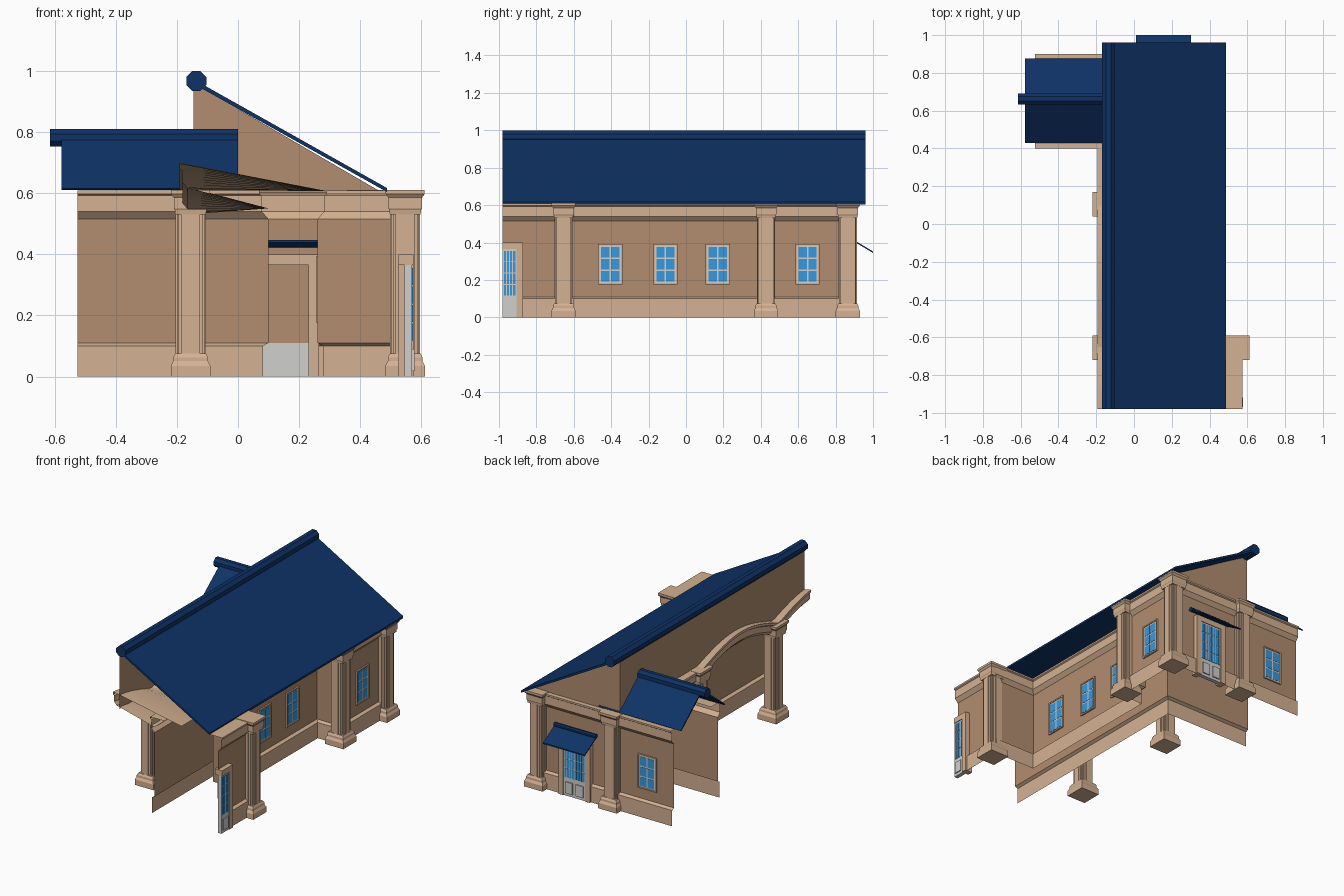
import bpy, bmesh, math
from mathutils import Vector

cube = bpy.data.objects.get("Cube")
if cube:
    bpy.data.objects.remove(cube)


def material(name, *rgb):
    lin = [((c / 255 + 0.055) / 1.055) ** 2.4 for c in rgb] + [1]
    m = bpy.data.materials.new(name)
    m.use_nodes = True
    m.diffuse_color = lin
    m.node_tree.nodes["Principled BSDF"].inputs["Base Color"].default_value = lin
    return m


STONE = material("pale stone", 212, 177, 146)
WALL = material("tan plaster", 177, 141, 111)
ROOF = material("navy roof", 14, 50, 102)
GLASS = material("blue glass", 55, 152, 222)
FRAME = material("light grey paint", 208, 208, 206)


def finish(name, bm, *mats):
    me = bpy.data.meshes.new(name)
    bm.to_mesh(me)
    bm.free()
    ob = bpy.data.objects.new(name, me)
    for m in mats:
        me.materials.append(m)
    bpy.context.collection.objects.link(ob)
    return ob


def box(bm, x, y, z, mat=0):
    v = [bm.verts.new((a, b, c)) for a in x for b in y for c in z]
    for q in ((0, 1, 3, 2), (4, 6, 7, 5), (0, 4, 5, 1), (2, 3, 7, 6), (0, 2, 6, 4), (1, 5, 7, 3)):
        bm.faces.new([v[i] for i in q]).material_index = mat


def loft(bm, rings, closed=True, mats=None):
    """Bridge rows of points; mats gives the material of each strip along a row."""
    rows = [[bm.verts.new(p) for p in r] for r in rings]
    n = len(rows[0])
    for a, b in zip(rows, rows[1:]):
        for i in range(n if closed else n - 1):
            j = (i + 1) % n
            f = bm.faces.new((a[i], b[i], b[j], a[j]))
            f.material_index = mats[i] if mats else 0
    return rows


def prism(name, axis, section, lo, hi, mat):
    """Extrude a closed section along x or y."""
    bm = bmesh.new()
    put = (lambda t, p: (t, p[0], p[1])) if axis == "x" else (lambda t, p: (p[0], t, p[1]))
    rows = loft(bm, [[put(t, p) for p in section] for t in (lo, hi)])
    for r in rows:
        bm.faces.new(r)
    bmesh.ops.recalc_face_normals(bm, faces=bm.faces)
    return finish(name, bm, mat)


# Walls: one moulded profile (offset outward, height) swept along a mitred path
PROFILE = [(0.018, 0), (0.018, 0.1), (0, 0.11), (0, 0.515), (0.022, 0.54),
           (0.022, 0.592), (0.03, 0.597), (0.03, 0.608), (-0.07, 0.608)]
BANDS = [0, 0, 1, 0, 0, 0, 0, 0]


def wall_run(name, path):
    pts = [Vector(p) for p in path]
    normals = []
    for a, b in zip(pts, pts[1:]):
        d = (b - a).normalized()
        normals.append(Vector((d.y, -d.x)))
    rings = []
    for i, p in enumerate(pts):
        n = normals[max(i - 1, 0)].copy()
        if 0 < i < len(pts) - 1:
            n += normals[i]
        rings.append([(p.x + n.x * o, p.y + n.y * o, z) for o, z in PROFILE])
    bm = bmesh.new()
    loft(bm, rings, False, BANDS)
    finish(name, bm, STONE, WALL)


wall_run("outer_walls", [(0.545, -0.98), (0.545, -0.62), (0.26, -0.62), (0.26, 0.42),
                         (0.415, 0.42), (0.415, 0.87), (-0.525, 0.87)])
wall_run("porch_walls", [(-0.525, 0.43), (0.1, 0.43), (0.1, -0.98)])

# Upper wall under the ridge and rear gable
bm = bmesh.new()
wall = [(-0.145, -0.98, 0.6), (-0.145, 0.87, 0.6), (-0.145, 0.87, 0.96), (-0.145, -0.98, 0.96)]
bm.faces.new([bm.verts.new(p) for p in reversed(wall)])
gable = [(-0.145, 0.87, 0.6), (0.475, 0.87, 0.6), (-0.145, 0.87, 0.96)]
bm.faces.new([bm.verts.new(p) for p in reversed(gable)])
finish("upper_walls", bm, WALL)

# Porch arcade: arched band lofted back to the wall
rings = []
for i in range(47):
    y = -0.98 + i * 0.03
    rise = 0.09 * abs(math.sin(math.pi * (y - 0.1) / 0.76)) if y < 0.1 else 0
    top, low = 0.61 + rise, 0.53 + rise
    rings.append([(x, y, z) for x, z in (
        (0.29, 0.607), (-0.192, top), (-0.192, top - 0.016), (-0.182, top - 0.022),
        (-0.182, low + 0.02), (-0.165, low), (0.1, 0.55))])
bm = bmesh.new()
loft(bm, rings, False)
finish("porch_arches", bm, STONE)


# Fluted square columns
def column(name, cx, cy):
    bm = bmesh.new()

    def stack(levels):
        rows = loft(bm, [[(cx + sx * w, cy + sy * w, z) for sx, sy in
                          ((-1, -1), (1, -1), (1, 1), (-1, 1))] for w, z in levels])
        bm.faces.new(rows[0][::-1])
        bm.faces.new(rows[-1])

    stack([(0.065, 0), (0.065, 0.035), (0.057, 0.05), (0.057, 0.062), (0.05, 0.075)])
    stack([(0.05, 0.53), (0.052, 0.545), (0.055, 0.55), (0.055, 0.585),
           (0.064, 0.597), (0.064, 0.611)])
    for a, b in ((0.04, 0.04), (0.049, 0.016), (0.016, 0.049), (0.045, 0.031), (0.031, 0.045)):
        box(bm, (cx - a, cx + a), (cy - b, cy + b), (0.06, 0.545))
    finish(name, bm, STONE)


for name, cx, cy in (("front_left", -0.155, -0.655), ("middle_left", -0.155, 0.105),
                     ("front_right", 0.547, -0.655), ("middle_right", 0.42, 0.428),
                     ("back_right", 0.42, 0.865), ("back_inner", -0.1, 0.865)):
    column(name + "_column", cx, cy)


# Windows and doors, on a wall facing x or y
def on_wall(bm, axis, plane, u, n, z, mat=0):
    n = (plane + n[0], plane + n[1])
    box(bm, *((n, u, z) if axis == "x" else (u, n, z)), mat)


def panes(bm, axis, plane, u, z, cols, rows, gap, depth):
    w, h = (u[1] - u[0]) / cols, (z[1] - z[0]) / rows
    for i in range(cols):
        for j in range(rows):
            on_wall(bm, axis, plane, (u[0] + i * w + gap, u[0] + (i + 1) * w - gap), depth,
                    (z[0] + j * h + gap, z[0] + (j + 1) * h - gap), 1)


def window(name, axis, plane, c):
    bm = bmesh.new()
    on_wall(bm, axis, plane, (c - 0.06, c + 0.06), (-0.004, 0.004), (0.18, 0.388))
    panes(bm, axis, plane, (c - 0.053, c + 0.053), (0.187, 0.38), 2, 3, 0.004, (0.003, 0.0055))
    for s in (-1, 1):
        edge = c + s * 0.061
        on_wall(bm, axis, plane, (edge - 0.004, edge + 0.004), (-0.004, 0.009), (0.176, 0.392), 2)
    for z in (0.18, 0.388):
        on_wall(bm, axis, plane, (c - 0.065, c + 0.065), (-0.004, 0.009), (z - 0.004, z + 0.004), 2)
    finish(name, bm, FRAME, GLASS, STONE)


for i, (p, c) in enumerate(((0.26, -0.405), (0.26, -0.11), (0.26, 0.17), (0.415, 0.65))):
    window(f"side_window_{i + 1}", "x", p, c)
window("back_window", "y", 0.87, -0.34)


def door(name, axis, plane, lo, hi, left_jamb):
    bm = bmesh.new()
    jamb = 0.034
    a, b = (lo + jamb if left_jamb else lo), hi - jamb
    if left_jamb:
        on_wall(bm, axis, plane, (lo, a), (-0.02, 0.03), (0, 0.4), 2)
    on_wall(bm, axis, plane, (b, hi), (-0.02, 0.03), (0, 0.4), 2)
    on_wall(bm, axis, plane, (a, b), (-0.02, 0.03), (0.365, 0.4), 2)
    on_wall(bm, axis, plane, (a, b), (0.0, 0.025), (0, 0.365))
    cols = 8 if left_jamb else 4
    panes(bm, axis, plane, (a + 0.004, b - 0.004), (0.115, 0.358), cols, 4, 0.0025, (0.02, 0.027))
    for k in range(cols // 4):
        w = (b - a) / (cols // 4)
        on_wall(bm, axis, plane, (a + k * w + 0.012, a + (k + 1) * w - 0.012),
                (0.02, 0.032), (0.018, 0.09))
    finish(name, bm, FRAME, GLASS, STONE)


door("side_door", "x", 0.545, -0.98, -0.872, False)
door("back_door", "y", 0.87, 0.045, 0.265, True)


# Roofs
def octagon(cx, cz, r):
    return [(cx + r * math.cos(math.pi * (k + 0.5) / 4), cz + r * math.sin(math.pi * (k + 0.5) / 4))
            for k in range(8)]


prism("main_roof", "y", [(-0.15, 0.975), (0.487, 0.617), (0.487, 0.604), (-0.15, 0.96)],
      -0.98, 0.96, ROOF)
prism("main_ridge_cap", "y", octagon(-0.136, 0.967, 0.035), -0.98, 0.96, ROOF)
prism("wing_roof", "x", [(0.43, 0.615), (0.66, 0.795), (0.877, 0.615), (0.87, 0.61),
                         (0.66, 0.783), (0.437, 0.61)], -0.577, 0, ROOF)
prism("wing_ridge_cap", "x", octagon(0.662, 0.782, 0.031), -0.615, 0, ROOF)

# Awning over the back door
prism("awning", "x", [(0.842, 0.447), (1.0, 0.352), (1.0, 0.344), (0.842, 0.439)],
      0.01, 0.303, ROOF)
prism("awning_top_strip", "x", octagon(0.885, 0.426, 0.013), 0.01, 0.303, ROOF)
